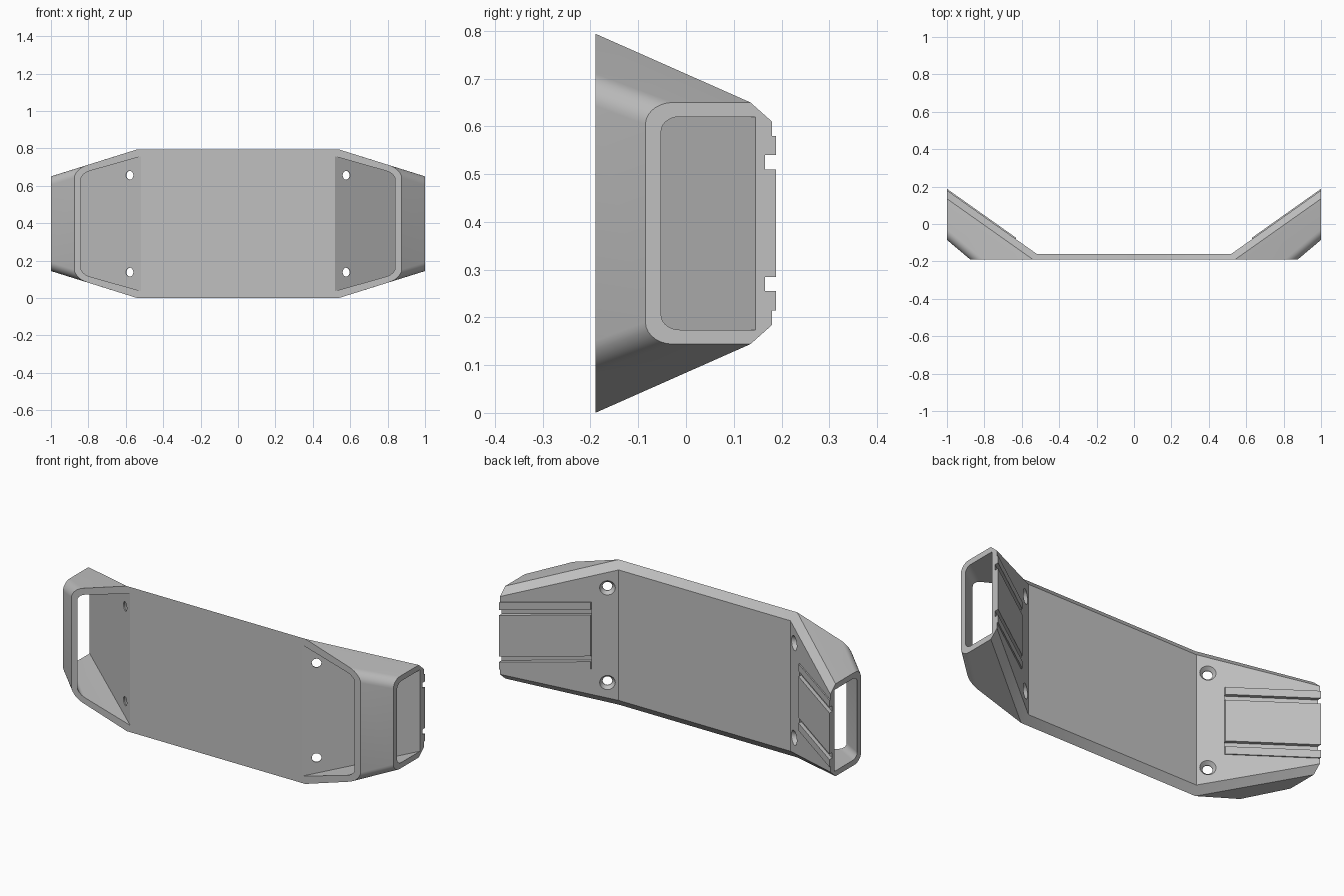
import bpy, bmesh
from mathutils import Vector

cube = bpy.data.objects.get("Cube")
if cube:
    bpy.data.objects.remove(cube)

H = 0.794                       # full height of the shell
SLOPE = 0.708                   # slant of the side wings in plan
START, TIP = 0.63, 1.0          # ends of the mounting rail

grey = bpy.data.materials.new("light grey")
grey.use_nodes = True
grey.diffuse_color = (0.53, 0.53, 0.53, 1)
grey.node_tree.nodes["Principled BSDF"].inputs["Base Color"].default_value = (0.53, 0.53, 0.53, 1)


def finish(name, bm, merge=False):
    """Turn a right-hand half into a mirrored object."""
    bmesh.ops.recalc_face_normals(bm, faces=bm.faces)
    mesh = bpy.data.meshes.new(name)
    bm.to_mesh(mesh)
    bm.free()
    mesh.materials.append(grey)
    ob = bpy.data.objects.new(name, mesh)
    bpy.context.collection.objects.link(ob)
    mirror = ob.modifiers.new("Mirror", 'MIRROR')
    mirror.use_mirror_merge = merge
    apply(ob, mirror)
    return ob


def apply(ob, mod):
    bpy.ops.object.select_all(action='DESELECT')
    bpy.context.view_layer.objects.active = ob
    ob.select_set(True)
    bpy.ops.object.modifier_apply(modifier=mod.name)


def cut(body, cutter):
    cutter.hide_render = True
    mod = body.modifiers.new("Cut", 'BOOLEAN')
    mod.operation = 'DIFFERENCE'
    mod.solver = 'EXACT'
    mod.object = cutter
    apply(body, mod)
    bpy.data.objects.remove(cutter)


def round_edge(bm, ends, radius):
    edges = [bm.edges.get(pair) for pair in ends]
    bmesh.ops.bevel(bm, geom=edges, offset=radius, segments=7, profile=0.5, affect='EDGES')


def prism(bm, plan, low, high):
    """Upright prism; low and high give z as a function of x."""
    a = [bm.verts.new((x, y, high(x))) for x, y in plan]
    b = [bm.verts.new((x, y, low(x))) for x, y in plan]
    bm.faces.new(a)
    bm.faces.new(b[::-1])
    n = len(plan)
    for i in range(n):
        j = (i + 1) % n
        bm.faces.new((a[i], b[i], b[j], a[j]))
    return a, b


def back(x):
    return 0.18 + SLOPE * (x - 1)


# Shell: flat centre panel with a tapered wedge at each end and a chamfered back rim
bm = bmesh.new()
rim = [(0, -.19, H), (.54, -.19, H), (.875, -.19, .689), (1, -.085, .65),
       (1, .135, .65), (1, .18, .61), (.52, -.16, .754), (0, -.16, .754)]
t = [bm.verts.new(p) for p in rim]
u = [bm.verts.new((x, y, H - z)) for x, y, z in rim]
for v in (t, u):
    for ids in ((0, 1, 6, 7), (1, 2, 3, 4), (1, 4, 5, 6)):
        bm.faces.new([v[i] for i in ids])
for ids in ((0, 1, 2), (2, 3), (3, 4, 5), (5, 6), (6, 7)):
    bm.faces.new([t[i] for i in ids] + [u[i] for i in reversed(ids)])
round_edge(bm, [(t[2], t[3]), (u[2], u[3])], 0.045)
shell = finish("shell", bm, merge=True)

# Hollow handle opening, running through the front and the outer end
bm = bmesh.new()
a, b = prism(bm, [(.362, -.3), (.712, -.3), (1.1, .034), (1.1, .215)],
             lambda x: H - .62 - .285 * (1 - x), lambda x: .62 + .285 * (1 - x))
round_edge(bm, [(a[1], a[2]), (b[1], b[2])], 0.03)
cut(shell, finish("handle_cutter", bm))

# Countersunk screw holes square to the wings
normal = Vector((-SLOPE, 1, 0)).normalized()
turn = normal.to_track_quat('Z', 'Y').to_matrix().to_4x4()
for z in (.138, H - .138):
    seat = Vector((.565, back(.565), z))
    for r1, r2, depth, offset in ((.024, .024, .2, 0), (.024, .042, .024, -.008)):
        bm = bmesh.new()
        bmesh.ops.create_cone(bm, cap_ends=True, segments=32, radius1=r1, radius2=r2, depth=depth)
        bmesh.ops.transform(bm, matrix=turn, verts=bm.verts)
        bmesh.ops.translate(bm, vec=seat + normal * offset, verts=bm.verts)
        cut(shell, finish("hole_cutter", bm))

# Two grooves on the back of each wing
for low, high in ((.51, .54), (.255, .285)):
    bm = bmesh.new()
    plan = [(x, back(x) + d) for x, d in ((START, -.015), (1.05, -.015), (1.05, .05), (START, .05))]
    prism(bm, plan, lambda x: low, lambda x: high)
    cut(shell, finish("groove_cutter", bm))

# Raised rails between and beside the grooves
bm = bmesh.new()
plan = [(x, back(x) + d) for x, d in ((START, -.005), (TIP, -.005), (TIP, .008), (START, .008))]
for low, high in ((.54, .58), (.285, .51), (.214, .255)):
    prism(bm, plan, lambda x: low, lambda x: high)
rails = finish("mounting_rails", bm)

for ob in (shell, rails):
    bpy.ops.object.select_all(action='DESELECT')
    bpy.context.view_layer.objects.active = ob
    ob.select_set(True)
    bpy.ops.object.shade_smooth_by_angle()
